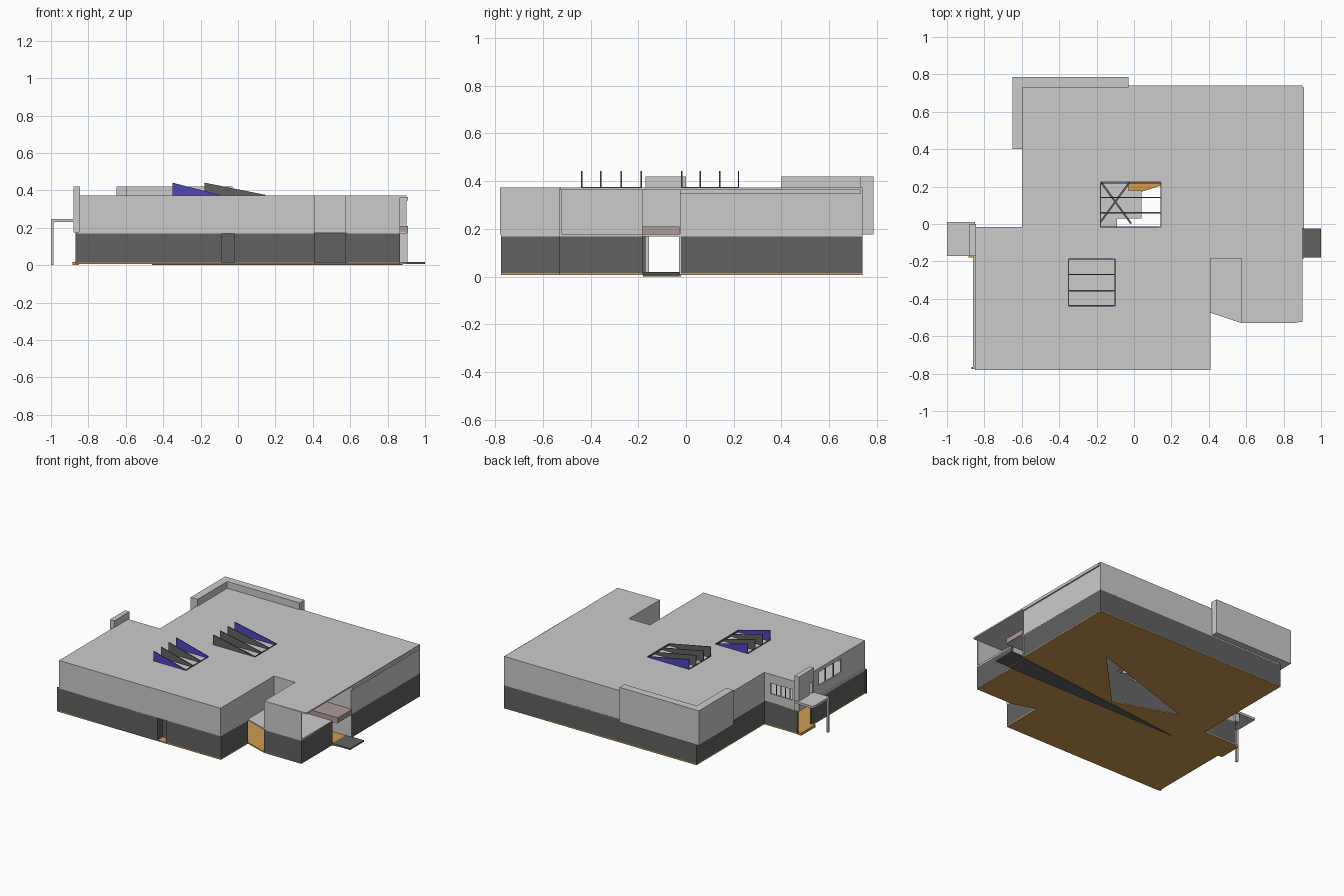
import bpy
from mathutils import Matrix, Vector

if "Cube" in bpy.data.objects:
    bpy.data.objects.remove(bpy.data.objects["Cube"])


def material(name, rgb):
    m = bpy.data.materials.new(name)
    m.diffuse_color = (*rgb, 1)
    m.use_nodes = True
    m.node_tree.nodes["Principled BSDF"].inputs["Base Color"].default_value = m.diffuse_color
    return m


DARK = material("dark_brick", (0.12, 0.12, 0.12))
ORANGE = material("timber_floor", (0.62, 0.33, 0.08))
BLUE = material("blue_panel", (0.08, 0.06, 0.5))
PINK = material("entrance_canopy", (0.42, 0.33, 0.32))


def plate(name, loops, z0, z1, mat=None, frame=None):
    """Extruded flat outline; every loop after the first is a hole."""
    c = bpy.data.curves.new(name + "_outline", 'CURVE')
    c.dimensions, c.fill_mode, c.extrude = '2D', 'BOTH', (z1 - z0) / 2
    for pts in loops:
        s = c.splines.new('POLY')
        s.points.add(len(pts) - 1)
        for p, q in zip(s.points, pts):
            p.co = (q[0], q[1], 0, 1)
        s.use_cyclic_u = True
    tmp = bpy.data.objects.new(name + "_tmp", c)
    bpy.context.collection.objects.link(tmp)
    dg = bpy.context.evaluated_depsgraph_get()
    me = bpy.data.meshes.new_from_object(tmp.evaluated_get(dg))
    bpy.data.objects.remove(tmp)
    me.transform(Matrix.Translation((0, 0, (z0 + z1) / 2)))
    if frame:
        me.transform(frame)
    me.materials.clear()
    if mat:
        me.materials.append(mat)
    for p in me.polygons:
        p.use_smooth = False
    ob = bpy.data.objects.new(name, me)
    bpy.context.collection.objects.link(ob)
    return ob


def rect(x0, x1, y0, y1):
    return [(x0, y0), (x1, y0), (x1, y1), (x0, y1)]


def box(name, x0, x1, y0, y1, z0, z1, mat=None):
    return plate(name, [rect(x0, x1, y0, y1)], z0, z1, mat)


def wall(name, p, q, z0, z1, mat=None, holes=(), t=0.01):
    """Upright wall from p to q, outer face to the right of travel."""
    d = Vector((q[0] - p[0], q[1] - p[1], 0))
    x, up = d.normalized(), Vector((0, 0, 1))
    f = Matrix((x, up, x.cross(up))).transposed().to_4x4()
    f.translation = (p[0], p[1], 0)
    loops = [rect(0, d.length, z0, z1)] + [rect(*h) for h in holes]
    return plate(name, loops, -t, 0, mat, f)


# Roof with two skylight holes
roof = [(-.85, -.78), (.41, -.78), (.41, -.185), (.575, -.185), (.575, -.53),
        (.9, -.525), (.9, .74), (-.6, .74), (-.6, -.015), (-.85, -.015)]
plate("roof", [roof, rect(-.35, -.1, -.435, -.185), rect(-.18, .145, -.015, .225)], .362, .372)

# Ground floor and upper floor
base = [(-.86, -.775), (.41, -.775), (.41, -.475), (.575, -.53), (.865, -.53),
        (.865, -.185), (.9, -.185), (.9, .74), (-.6, .74), (-.6, -.015), (-.86, -.015)]
plate("ground_floor", [base, [(.5, .32), (-.34, .05), (.1, -.1)]], .006, .014, ORANGE)
plate("upper_floor", [base, [(-.09, -.015), (.145, -.015), (.145, .225), (-.03, .225),
                             (-.03, .18), (.04, .18), (.04, .03), (-.09, .03)]], .168, .178)

# Upper storey walls
Z0, Z1 = .175, .37
upper = [
    ("upper_front", 0, 1, ()),
    ("upper_notch_left", 1, 2, ()),
    ("upper_notch_back", 2, 3, ()),
    ("upper_notch_right", 3, 4, ()),
    ("upper_back", 6, 7, ()),
    ("upper_left_rear", 7, 8, ()),
    ("upper_return", 8, 9, [(.05, .22, .235, .31)]),
    ("upper_left_front", 9, 0, [(.12, .145, .23, .33), (.25, .5, .25, .345)]),
]
for name, i, j, holes in upper:
    wall(name, roof[i], roof[j], Z0, Z1, None, holes)
wall("upper_front_bay", (.575, -.53), (.865, -.53), Z0, Z1)
wall("upper_right", (.9, -.025), (.9, .74), Z0, Z1)
wall("terrace_back", (.62, -.185), (.62, -.02), Z0, Z1)
wall("terrace_side", (.62, -.025), (.9, -.025), Z0, Z1)
box("right_fascia", .9, .91, -.025, .73, .345, .365)

# Window bars of the left side
for i in range(4):
    x = -.8 + i * .035
    box("window_bar", x, x + .004, -.022, -.018, .235, .31, DARK)
for y in (-.35, -.44):
    box("window_post", -.846, -.84, y, y + .006, .25, .345, DARK)

# Dark lower storey walls
L0, L1 = .008, .175
wall("lower_front_left", (-.87, -.775), (-.085, -.775), L0, L1, DARK)
wall("lower_front_right", (-.02, -.775), (.41, -.775), L0, L1, DARK)
wall("front_recess_back", (-.085, -.72), (-.02, -.72), L0, L1, DARK)
wall("front_recess_left", (-.085, -.775), (-.085, -.72), L0, L1, DARK)
wall("front_recess_right", (-.02, -.72), (-.02, -.775), L0, L1, DARK)
wall("lower_notch_left", (.41, -.775), (.41, -.475), L0, L1, DARK)
wall("lower_bay_left", (.575, -.2), (.575, -.53), L0, L1, DARK)
wall("lower_front_bay", (.575, -.53), (.865, -.53), L0, L1, DARK)
wall("lower_bay_right", (.865, -.53), (.865, -.18), L0, L1, DARK)
wall("lower_right", (.9, -.025), (.9, .74), L0, L1, DARK)
wall("lower_back", (.9, .74), (-.6, .74), L0, L1, DARK)
wall("lower_left_rear", (-.6, .74), (-.6, -.015), L0, L1, DARK)
wall("lower_return", (-.6, -.015), (-.86, -.015), L0, L1, DARK)
wall("lower_left_front", (-.86, -.17), (-.86, -.775), L0, L1, DARK)

# Right entrance: porch walls, canopy, paving strip
wall("porch_wall_left", (.865, -.18), (.62, -.18), L0, L1)
wall("porch_wall_right", (.62, -.03), (.905, -.03), L0, L1)
box("porch_canopy", .65, .908, -.185, -.027, .175, .21, PINK)
box("porch_paving", .86, 1, -.18, -.025, .006, .016, DARK)
plate("sloping_path", [[(.88, -.18), (.88, -.03), (-.46, -.18)]], .001, .006, DARK)

# Left entrance: tower piece, canopy, post, threshold
wall("entrance_parapet", (-.88, .0), (-.88, -.17), .175, .42, None, [(.12, .15, .23, .33)], t=.035)
box("entrance_canopy", -1, -.85, -.17, .01, .232, .248)
box("canopy_post", -1, -.986, -.17, -.155, 0, .235)
box("entrance_threshold", -.885, -.85, -.18, -.02, 0, .018, ORANGE)

# Raised L-shaped parapet at the back left corner
plate("corner_parapet", [[(-.65, .4), (-.595, .4), (-.595, .73), (-.03, .73), (-.03, .785), (-.65, .785)]],
      .175, .42)


# Skylight fins: wedges standing on the roof
def skylight(x0, x1, ys, blue):
    f = Matrix(((1, 0, 0), (0, 0, 1), (0, -1, 0))).transposed().to_4x4()
    f = Matrix.Rotation(1.5707963, 4, 'X')
    for i, y in enumerate(ys):
        plate("skylight_fin", [[(x0, .362), (x1, .362), (x1, .376), (x0, .441)]],
              -y - .003, -y + .003, BLUE if i in blue else DARK, f)
    for x in (x0, x1):
        box("skylight_rail", x - .003, x + .003, ys[0], ys[-1], .362, .376, DARK)


skylight(-.35, -.1, (-.437, -.357, -.271, -.188), (0, 3))
skylight(-.18, .145, (-.017, .06, .142, .22), (3,))

# Crossed braces below the rear skylight
for a, b in (((-.18, .0), (-.02, .22)), ((-.18, .22), (-.02, .0))):
    wall("cross_brace", a, b, .19, .2, DARK)
